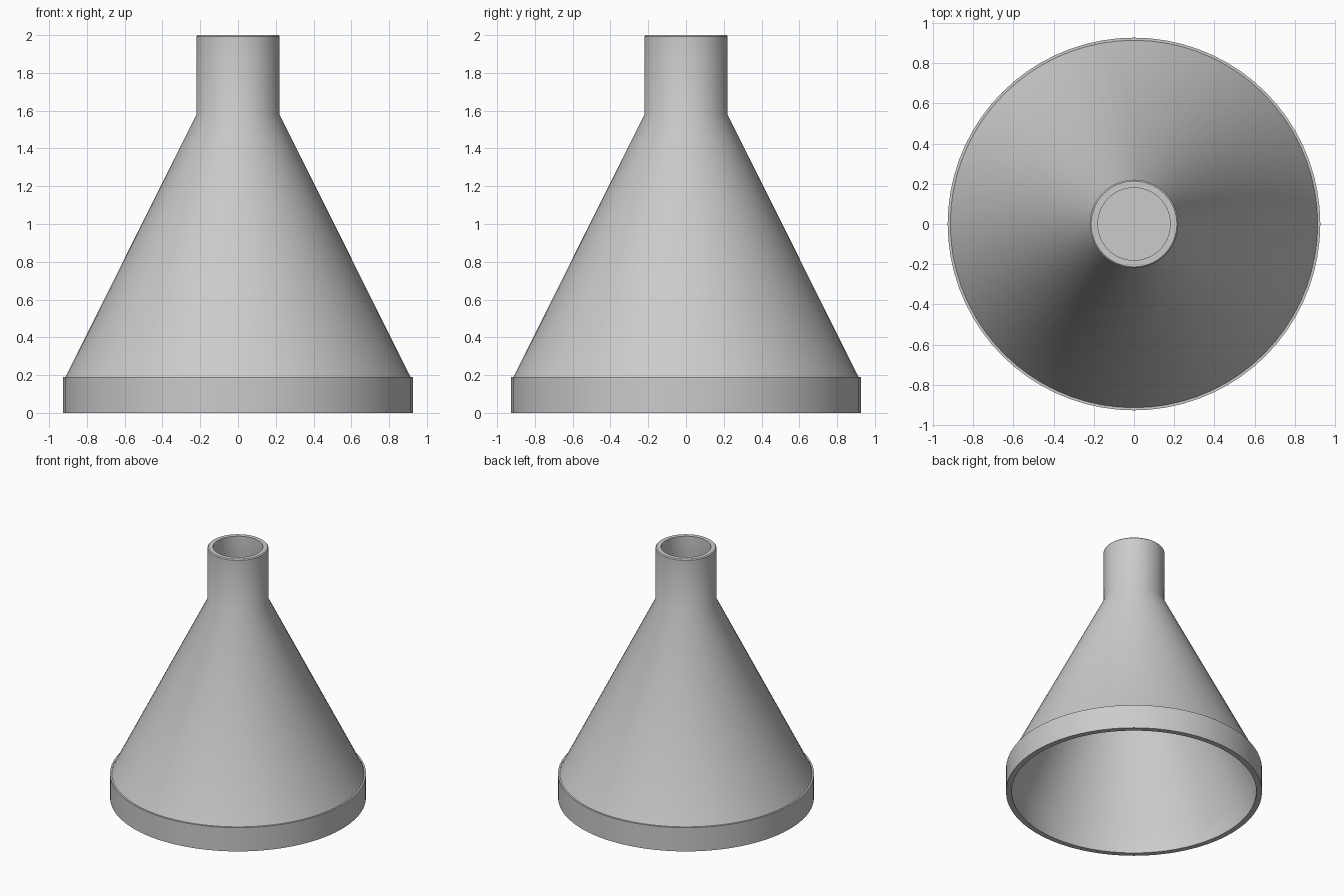
import bpy, bmesh
from math import cos, sin, tau, radians

cube = bpy.data.objects.get("Cube")
if cube:
    bpy.data.objects.remove(cube)

SEGMENTS = 72

grey = bpy.data.materials.new("light grey")
grey.use_nodes = True
colour = (0.6, 0.6, 0.6, 1)
grey.diffuse_color = colour
grey.node_tree.nodes["Principled BSDF"].inputs["Base Color"].default_value = colour


def lathe(name, profile):
    """Turn a closed (radius, height) profile around the z axis."""
    bm = bmesh.new()
    rings = [[bm.verts.new((r * cos(tau * i / SEGMENTS), r * sin(tau * i / SEGMENTS), z))
              for i in range(SEGMENTS)] for r, z in profile]
    for a, b in zip(rings, rings[1:] + rings[:1]):
        for i in range(SEGMENTS):
            j = (i + 1) % SEGMENTS
            bm.faces.new((a[i], a[j], b[j], b[i]))
    bmesh.ops.recalc_face_normals(bm, faces=bm.faces)
    return finish(name, bm)


def finish(name, bm):
    mesh = bpy.data.meshes.new(name)
    bm.to_mesh(mesh)
    bm.free()
    obj = bpy.data.objects.new(name, mesh)
    bpy.context.collection.objects.link(obj)
    mesh.materials.append(grey)
    bpy.ops.object.select_all(action="DESELECT")
    obj.select_set(True)
    bpy.context.view_layer.objects.active = obj
    bpy.ops.object.shade_smooth_by_angle(angle=radians(30))
    return obj


# Hollow shell: base band, cone and neck in one wall
lathe("funnel_shell", [
    (0.885, 0), (0.926, 0), (0.926, 0.19), (0.913, 0.19),   # base band and lip
    (0.22, 1.58), (0.22, 1.993), (0.213, 2),                # outer cone and neck
    (0.18, 2), (0.18, 1.57), (0.885, 0.16),                 # bore and inner cone
])

# Floor closing the bore at the foot of the neck
bm = bmesh.new()
bmesh.ops.create_cone(bm, cap_ends=True, segments=SEGMENTS,
                      radius1=0.182, radius2=0.182, depth=0.02)
bmesh.ops.translate(bm, verts=bm.verts, vec=(0, 0, 1.58))
finish("neck_floor", bm)
